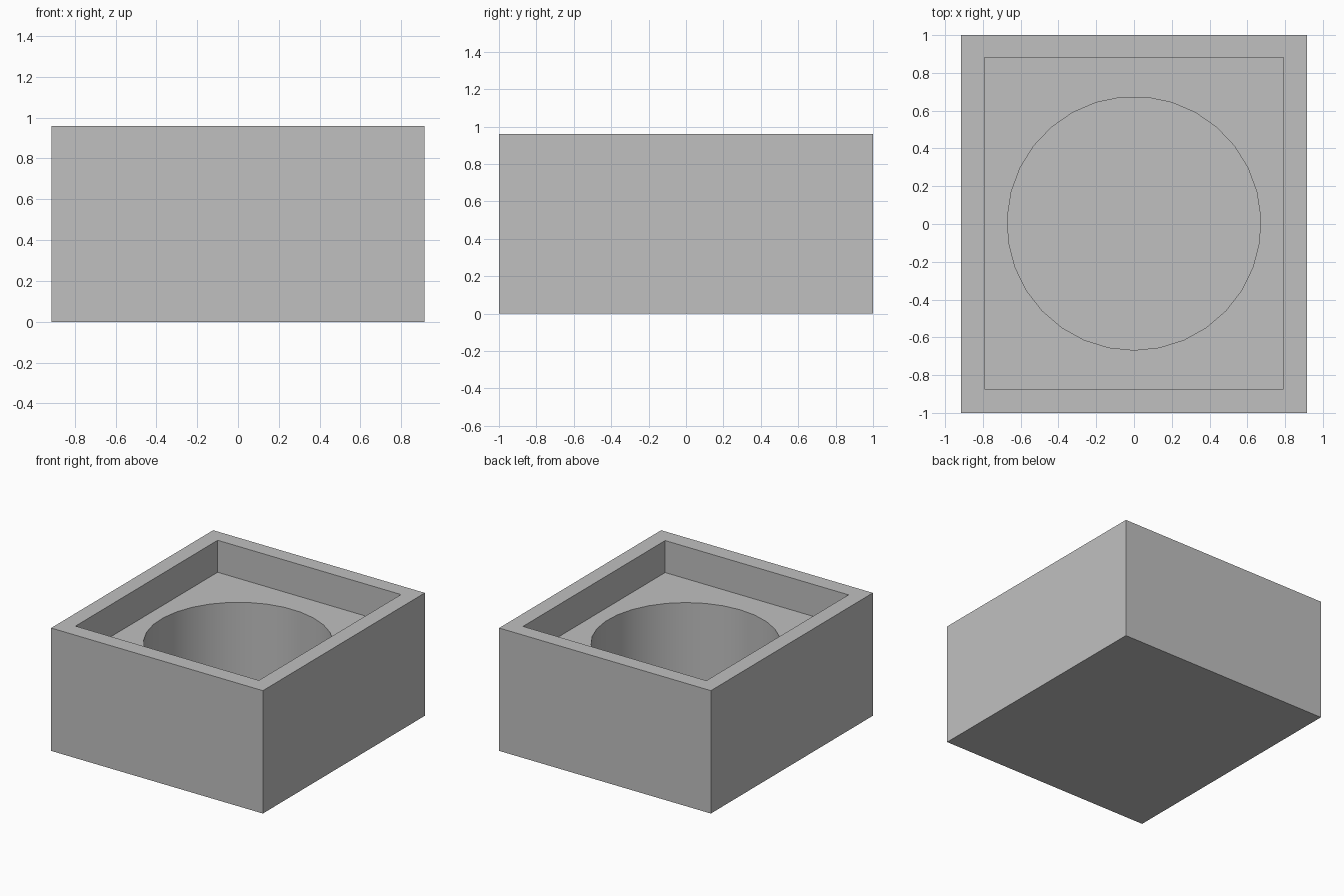
import bpy
import math

# Remove the default cube
if "Cube" in bpy.data.objects:
    bpy.data.objects.remove(bpy.data.objects["Cube"], do_unlink=True)

# Overall proportions
WIDTH, DEPTH, HEIGHT = 1.83, 2.0, 0.96
LEDGE_Z, FLOOR_Z = 0.71, 0.06
OVERSHOOT = 0.2
SHIFT_Y = 0.003

grey = bpy.data.materials.new("plain grey")
grey.use_nodes = True
colour = (0.53, 0.53, 0.53, 1)
grey.diffuse_color = colour
grey.node_tree.nodes["Principled BSDF"].inputs["Base Color"].default_value = colour


def box(name, width, depth, bottom, top, y=0.0):
    bpy.ops.mesh.primitive_cube_add(size=1, location=(0, y, (bottom + top) / 2))
    obj = bpy.context.object
    obj.name = name
    obj.scale = (width, depth, top - bottom)
    bpy.ops.object.transform_apply(location=True, rotation=True, scale=True)
    obj.data.materials.append(grey)
    return obj


def cut(target, cutter):
    cutter.hide_render = True
    mod = target.modifiers.new(cutter.name, 'BOOLEAN')
    mod.operation = 'DIFFERENCE'
    mod.solver = 'EXACT'
    mod.object = cutter
    bpy.ops.object.select_all(action='DESELECT')
    target.select_set(True)
    bpy.context.view_layer.objects.active = target
    bpy.ops.object.modifier_apply(modifier=mod.name)
    bpy.data.objects.remove(cutter, do_unlink=True)


# Solid outer block
block = box("holder_block", WIDTH, DEPTH, 0, HEIGHT)

# Rectangular recess in the top
cut(block, box("recess_cutter", 1.585, 1.755, LEDGE_Z, HEIGHT + OVERSHOOT, SHIFT_Y))

# Round blind hole in the ledge, with one corner facing the front
hole_top = LEDGE_Z + 0.1
bpy.ops.mesh.primitive_cylinder_add(
    vertices=31, radius=0.671, depth=hole_top - FLOOR_Z,
    location=(0, SHIFT_Y, (hole_top + FLOOR_Z) / 2), rotation=(0, 0, math.pi))
hole = bpy.context.object
hole.name = "hole_cutter"
hole.data.materials.append(grey)
bpy.ops.object.transform_apply(location=True, rotation=True, scale=True)
cut(block, hole)

# Smooth hole wall, crisp edges elsewhere
bpy.ops.object.shade_smooth_by_angle(angle=math.radians(30))
